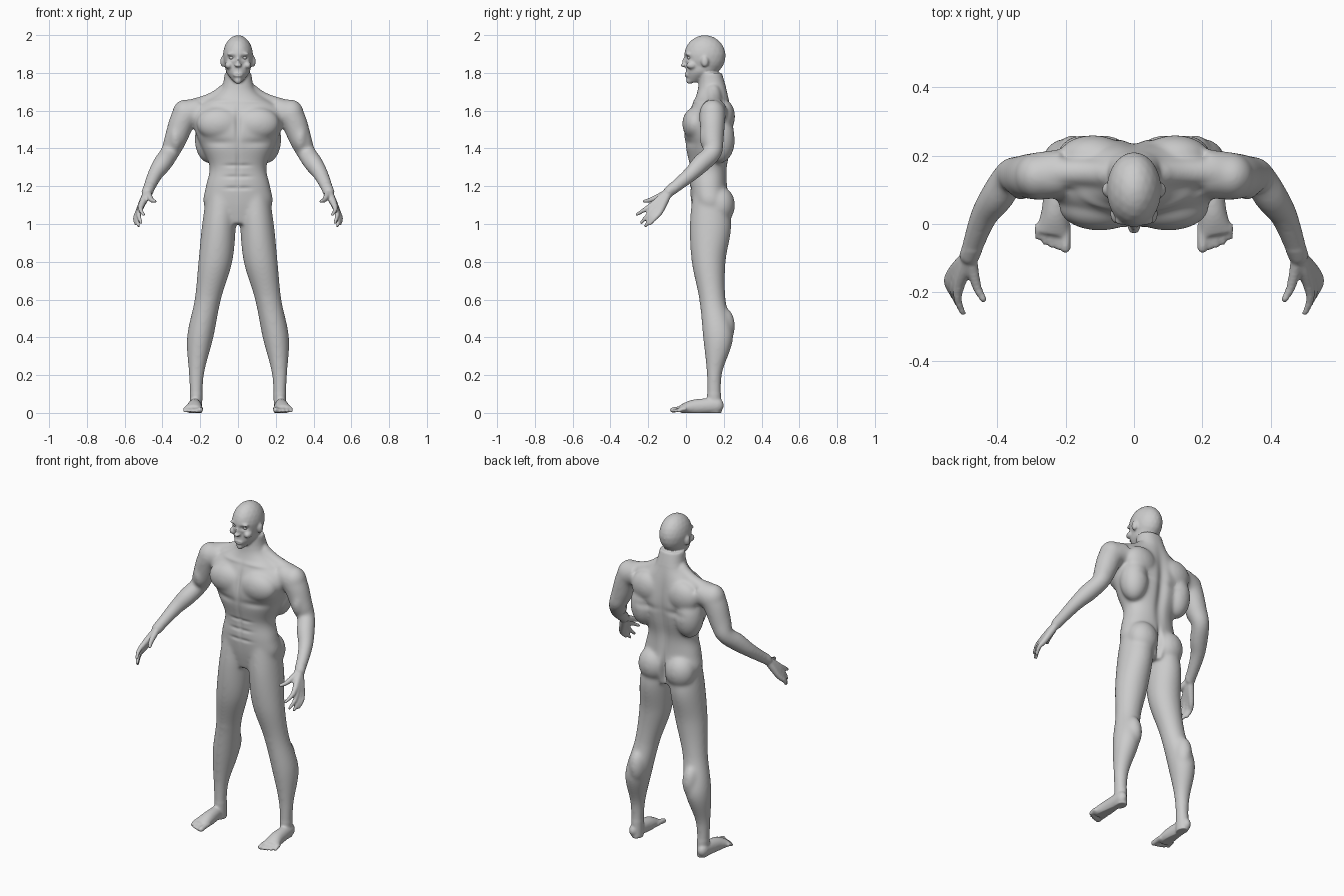
import bpy, bmesh
from math import sin, cos, pi, exp, copysign
from mathutils import Vector, Matrix

cube = bpy.data.objects.get("Cube")
if cube:
    bpy.data.objects.remove(cube)

X, Y, Z = Vector((1, 0, 0)), Vector((0, 1, 0)), Vector((0, 0, 1))
bm = bmesh.new()


def spline(rows, steps):
    """Smooth curve through rows of position and section radii."""
    padded = [rows[0], *rows, rows[-1]]
    curve = []
    for before, start, end, after in zip(padded, padded[1:], padded[2:], padded[3:]):
        for k in range(steps):
            t = k / steps
            row = []
            for a, b, c, d in zip(before, start, end, after):
                slope_in, slope_out = (c - a) / 2, (d - b) / 2
                ease = t * t * (3 - 2 * t)
                row.append(b + (c - b) * ease
                           + t * (1 - t) * (slope_in * (1 - t) - slope_out * t))
            curve.append(row)
    return curve + [list(rows[-1])]


def tube(rows, axis=None, ref=Y, sides=24, steps=5, power=1):
    """Loft of oval sections, each row being x, y, z, width, depth."""
    rows = spline(rows, steps)
    centres = [Vector(row[:3]) for row in rows]
    last = len(rows) - 1
    rings = []
    for i, (*_, width, depth) in enumerate(rows):
        along = axis or (centres[min(i + 1, last)] - centres[max(i - 1, 0)]).normalized()
        across = ref.cross(along).normalized()
        up = along.cross(across)
        ring = []
        for k in range(sides):
            angle = 2 * pi * k / sides
            c, s = (copysign(abs(w) ** power, w) for w in (cos(angle), sin(angle)))
            ring.append(bm.verts.new(centres[i] + across * c * width + up * s * depth))
        rings.append(ring)
    for low, high in zip(rings, rings[1:]):
        for k in range(sides):
            j = (k + 1) % sides
            bm.faces.new((low[k], low[j], high[j], high[k]))
    bm.faces.new(rings[0][::-1])
    bm.faces.new(rings[-1])


def stack(rows, bottom, step, **options):
    """Upright loft with evenly spaced level sections."""
    tube([(x, y, bottom + i * step, width, depth)
          for i, (x, y, width, depth) in enumerate(rows)], axis=Z, **options)


def ball(centre, radii, target=None):
    """Ellipsoid used for muscles and soft forms."""
    place = Matrix.Translation(centre) @ Matrix.Diagonal((*radii, 1))
    bmesh.ops.create_icosphere(target or bm, subdivisions=3, radius=1, matrix=place)


def limb(rows, ref=Y):
    """Round tube with a rounded end, each row being x, y, z, radius."""
    tube([(*row, row[-1]) for row in rows], ref=ref)
    *tip, radius = rows[-1]
    ball(tip, (radius, radius, radius))


# Leg
stack([(.22, .15, .03, .04), (.22, .15, .04, .04), (.2, .17, .07, .08), (.16, .14, .07, .07),
       (.12, .12, .09, .09), (.1, .13, .09, .11), (.08, .12, .08, .08)], 0, .2, steps=10)
calf, kneecap, buttock = (.18, .2, .46), (.16, .09, .6), (.09, .18, 1.1)
ball(calf, (.05, .06, .1))
ball(kneecap, (.04, .02, .04))
ball(buttock, (.09, .08, .1))

# Foot and toes
heel = (.23, .16, .04)
ball(heel, (.03, .04, .04))
tube([(*heel, .03, .04), (.23, .04, .03, .04, .04), (.24, -.03, .02, .05, .02)], ref=Z)
for i in range(5):
    x = .2 + .02 * i
    radius = .01 if i else .015
    reach = i * i / 500 - .07
    limb([(x, 0, .02, radius), (x, reach / 2, .02, radius), (x, reach, radius, radius)], ref=Z)

# Arm
wrist = Vector((.48, -.09, 1.17))
limb([(.2, .15, 1.6, .07), (.28, .14, 1.57, .07), (.33, .14, 1.45, .06), (.36, .14, 1.38, .05),
      (.4, .08, 1.32, .05), (.44, .02, 1.26, .04), (*wrist, .03)])
shoulder, biceps = (.28, .14, 1.58), (.33, .12, 1.46)
ball(shoulder, (.07, .07, .08))
ball(biceps, (.04, .05, .08))

# Hand: fingers fan evenly from the index to the little finger
index_knuckle, little_knuckle = Vector((.51, -.18, 1.1)), Vector((.53, -.14, 1.06))
index_tip, little_tip = Vector((.5, -.26, 1.05)), Vector((.54, -.19, 1))
for i in range(4):
    fan = i / 3
    knuckle = index_knuckle.lerp(little_knuckle, fan)
    tip = index_tip.lerp(little_tip, fan) - Z * .03 * sin(pi * fan)
    palm = wrist.lerp(knuckle, .5)
    joint = knuckle.lerp(tip, .5) + X * .01
    limb([(*wrist, .02), (*palm, .02), (*knuckle, .016), (*joint, .012), (*tip, .009)])
limb([(*wrist, .02), (.46, -.18, 1.13, .014), (.44, -.22, 1.12, .01)])

# Chest, back and shoulder masses
chest, side_back, shoulder_blade = (.1, .05, 1.53), (.15, .18, 1.45), (.12, .2, 1.57)
ball(chest, (.12, .07, .09))
ball(side_back, (.08, .08, .13))
ball(shoulder_blade, (.1, .06, .09))
limb([(.03, .14, 1.73, .04), (.13, .15, 1.66, .04), (.25, .15, 1.62, .04)])

# Ear, brow and cheek
ear, brow, cheek = (.08, .1, 1.86), (.03, .01, 1.9), (.05, .03, 1.84)
ball(ear, (.014, .02, .03))
ball(brow, (.03, .015, .01))
ball(cheek, (.02, .03, .02))

# Mirror every paired part
copied = bmesh.ops.duplicate(bm, geom=bm.verts[:] + bm.edges[:] + bm.faces[:])["geom"]
for element in copied:
    if isinstance(element, bmesh.types.BMVert):
        element.co.x *= -1

# Torso and neck
stack([(0, .13, .09, .08), (0, .13, .18, .1), (0, .12, .17, .1), (0, .12, .15, .1),
       (0, .12, .19, .12), (0, .12, .23, .13), (0, .13, .24, .11), (0, .14, .1, .08),
       (0, .13, .07, .06)], 1, .1, sides=40, power=.9)

# Head
skull = (0, .1, 1.89)
ball(skull, (.08, .11, .11))
stack([(0, .04, .02, .03), (0, .08, .06, .08), (0, .1, .07, .1), (0, .1, .08, .11)],
      1.75, .05, sides=40)
nose_bridge, nose_tip, lips, chin = (0, 0, 1.86), (0, -.01, 1.84), (0, .01, 1.79), (0, .02, 1.76)
ball(nose_bridge, (.01, .02, .03))
ball(nose_tip, (.02, .02, .01))
ball(lips, (.03, .02, .013))
ball(chin, (.02, .02, .02))

bmesh.ops.recalc_face_normals(bm, faces=bm.faces[:])

skin = bpy.data.materials.new("matte grey")
skin.use_nodes = True
shade = .6
grey = (shade, shade, shade, 1)
skin.diffuse_color = grey
skin.node_tree.nodes["Principled BSDF"].inputs["Base Color"].default_value = grey


def make_object(name, source):
    for face in source.faces:
        face.smooth = True
    mesh = bpy.data.meshes.new(name)
    source.to_mesh(mesh)
    source.free()
    mesh.materials.append(skin)
    made = bpy.data.objects.new(name, mesh)
    bpy.context.collection.objects.link(made)
    return made


# Fuse all parts into one skin
body = make_object("body", bm)
bpy.ops.object.select_all(action="DESELECT")
body.select_set(True)
bpy.context.view_layer.objects.active = body
fuse = body.modifiers.new("fuse", "REMESH")
fuse.mode = "VOXEL"
fuse.voxel_size = .006
bpy.ops.object.modifier_apply(modifier=fuse.name)
bm = bmesh.new()
bm.from_mesh(body.data)


def relax(verts, times):
    for _ in range(times):
        bmesh.ops.smooth_vert(bm, verts=verts, factor=.5,
                              use_axis_x=True, use_axis_y=True, use_axis_z=True)


def press(x, z, width, height, depth, back=False):
    """Soft brush that dents the front or back, alike on both sides."""
    for v in bm.verts:
        if (v.co.y > .12) == back:
            distance = ((abs(v.co.x) - x) / width) ** 2 + ((v.co.z - z) / height) ** 2
            if distance < 6:
                v.co.y += (-depth if back else depth) * exp(-distance)


relax([v for v in bm.verts if .1 < v.co.z < 1.72 and v.co.y > -.08], 18)
relax(bm.verts[:], 3)

# Breastbone, belly lines, lower chest edge and collarbone
press(0, 1.52, .015, .08, .012)
press(0, 1.3, .012, .1, .007)
for row in range(3):
    press(.03, 1.19 + .06 * row, .04, .01, .005)
press(.1, 1.43, .07, .02, .007)
press(.1, 1.65, .09, .012, -.005)
# Spine, shoulder blade edge and buttock cleft
press(0, 1.42, .03, .2, .018, back=True)
press(.09, 1.47, .06, .02, .006, back=True)
press(0, 1.08, .013, .08, .03, back=True)
# Eye sockets and mouth
press(.033, 1.88, .02, .012, .012)
press(0, 1.79, .024, .004, .005)

for v in bm.verts:
    v.co.z = max(v.co.z, 0)
for face in bm.faces:
    face.smooth = True
bm.to_mesh(body.data)
bm.free()

# Eyes
for name, side in (("left_eye", 1), ("right_eye", -1)):
    eye = bmesh.new()
    ball((side * .033, .02, 1.88), (.014, .013, .01), eye)
    make_object(name, eye)
